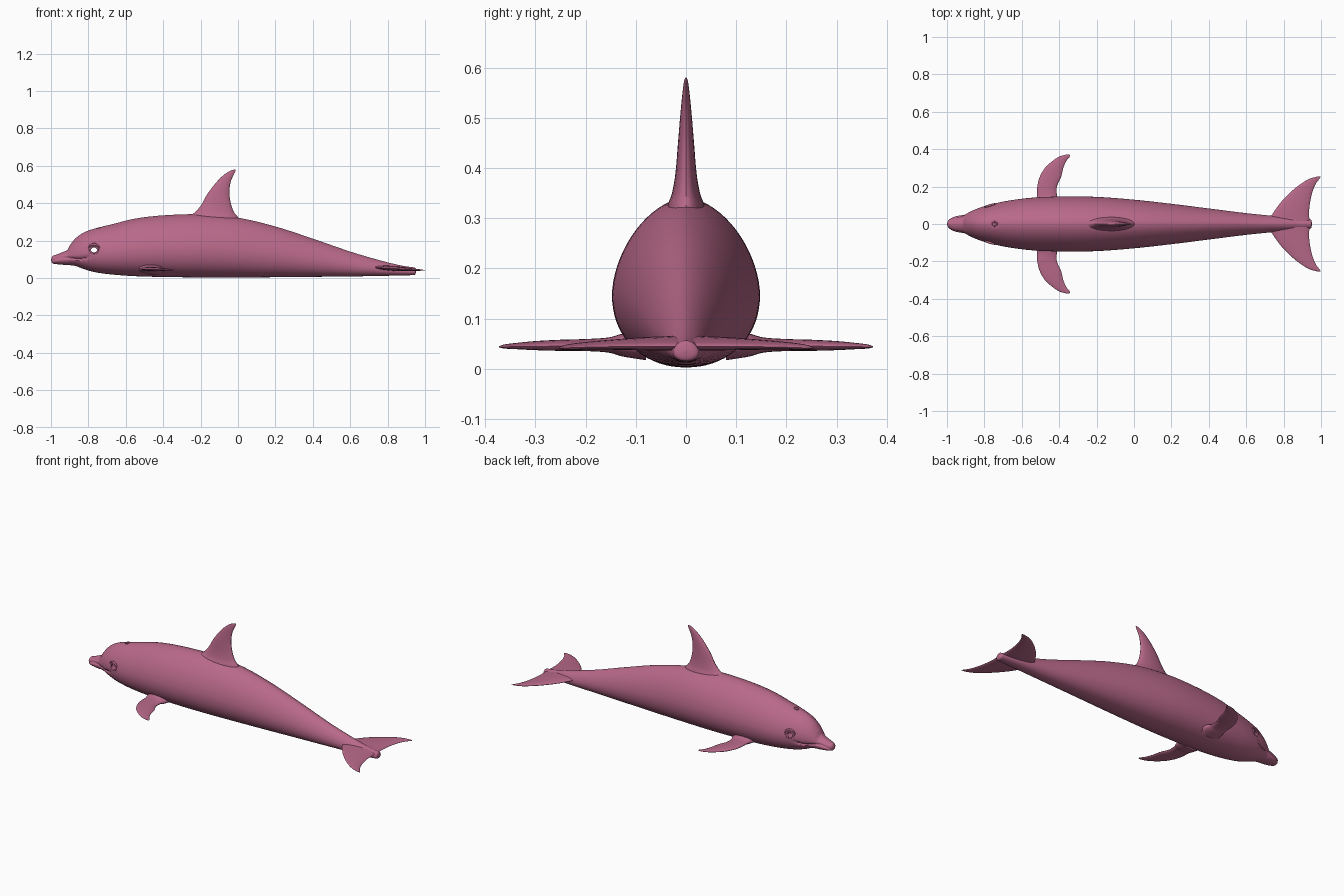
import bpy, bmesh, math
from mathutils import Vector

old = bpy.data.objects.get("Cube")
if old:
    bpy.data.objects.remove(old, do_unlink=True)

skin = bpy.data.materials.new("mauve pink skin")
skin.use_nodes = True
colour = (0.48, 0.14, 0.25, 1)
skin.diffuse_color = colour
skin.node_tree.nodes["Principled BSDF"].inputs["Base Color"].default_value = colour


def spline(rows, steps):
    """Smooth rows of numbers by Catmull-Rom interpolation."""
    result = []
    for i in range(len(rows) - 1):
        a, b, c, d = (rows[max(0, min(len(rows) - 1, i + k))] for k in (-1, 0, 1, 2))
        for j in range(steps):
            t = j / steps
            result.append([q + t / 2 * (r - p + t * (2 * p - 5 * q + 4 * r - s
                           + t * (3 * (q - r) + s - p)))
                           for p, q, r, s in zip(a, b, c, d)])
    return result + [list(rows[-1])]


def finish(obj, angle=40):
    obj.data.materials.clear()
    obj.data.materials.append(skin)
    bpy.ops.object.select_all(action='DESELECT')
    obj.select_set(True)
    bpy.context.view_layer.objects.active = obj
    bpy.ops.object.shade_smooth_by_angle(angle=math.radians(angle))
    return obj


def loft(name, rings):
    """Skin a list of equal rings and close both ends."""
    bm = bmesh.new()
    loops = [[bm.verts.new(p) for p in ring] for ring in rings]
    n = len(loops[0])
    for a, b in zip(loops, loops[1:]):
        for k in range(n):
            bm.faces.new((a[k], a[(k + 1) % n], b[(k + 1) % n], b[k]))
    bm.faces.new(loops[0])
    bm.faces.new(loops[-1])
    bmesh.ops.remove_doubles(bm, verts=bm.verts, dist=0.0001)
    bmesh.ops.recalc_face_normals(bm, faces=bm.faces)
    mesh = bpy.data.meshes.new(name)
    bm.to_mesh(mesh)
    bm.free()
    obj = bpy.data.objects.new(name, mesh)
    bpy.context.collection.objects.link(obj)
    return obj


def fin(name, rows, place, mirrored=False):
    """Rows are span, leading edge, trailing edge, half thickness."""
    rings = []
    for span, lead, trail, thick in spline(rows, 5):
        ring = []
        for k in range(24):
            a = math.tau * k / 24
            along = (lead + trail) / 2 - (trail - lead) / 2 * math.cos(a)
            ring.append(place(along, span, max(thick, 0) * math.sin(a)))
        rings.append(ring)
    obj = loft(name, rings)
    if mirrored:
        mod = obj.modifiers.new("mirror", 'MIRROR')
        mod.use_axis = (False, True, False)
        mod.use_mirror_merge = False
    return finish(obj)


# Body: x, top, bottom, half width
stations = [
    (-1.0, .095, .095, 0), (-.992, .116, .078, .022), (-.97, .125, .074, .036),
    (-.94, .137, .071, .044), (-.913, .150, .069, .049), (-.895, .18, .068, .056),
    (-.865, .215, .063, .071), (-.82, .245, .046, .089), (-.76, .266, .03, .106),
    (-.67, .288, .018, .125), (-.54, .319, .009, .141), (-.38, .336, .005, .147),
    (-.2, .340, .003, .145), (0, .322, .003, .130), (.2, .275, .004, .108),
    (.4, .210, .006, .083), (.6, .141, .008, .058), (.76, .094, .011, .042),
    (.87, .067, .013, .033), (.93, .058, .015, .027), (.947, .054, .018, .022),
    (.952, .036, .036, 0)]


def power(value, n):
    return math.copysign(abs(value) ** (2 / n), value)


def body_ring(x, top, bottom, width, count=72):
    centre = bottom + .43 * (top - bottom)
    mouth = .088 + .16 * (x + 1) + .012 * math.sin((x + 1) * 28)
    fade = max(0, min(1, (-.78 - x) / .04))
    ring = []
    for k in range(count):
        a = math.tau * k / count
        s, c = math.sin(a), math.cos(a)
        n = 1.75 if s > 0 else 2.15
        z = centre + power(s, n) * ((top - centre) if s > 0 else (centre - bottom))
        y = power(c, n) * width
        # mouth groove
        groove = fade * .14 * math.exp(-((z - mouth) / .006) ** 2)
        # blowhole dent
        if z > centre:
            z -= .012 * math.exp(-((x + .745) ** 2 + y * y) / .00012)
        ring.append(Vector((x, y * (1 - groove), z)))
    return ring


body = loft("body", [body_ring(*row) for row in spline(stations, 7)])

# Eye openings
bpy.ops.mesh.primitive_cylinder_add(vertices=24, radius=.016, depth=.5,
                                    location=(-.77, 0, .15), rotation=(math.pi / 2, 0, 0))
cutter = bpy.context.object
cutter.name = "eye_cutter"
cutter.scale = (1.15, .9, 1)
cutter.hide_render = True
bpy.context.view_layer.update()
cut = body.modifiers.new("eyes", 'BOOLEAN')
cut.operation = 'DIFFERENCE'
cut.solver = 'EXACT'
cut.object = cutter
bpy.context.view_layer.objects.active = body
bpy.ops.object.modifier_apply(modifier=cut.name)
bpy.data.objects.remove(cutter, do_unlink=True)
finish(body)

# Eye rims and upper lids
for side, label in ((1, "left"), (-1, "right")):
    bpy.ops.mesh.primitive_torus_add(major_radius=.02, minor_radius=.005,
                                     major_segments=32, minor_segments=10,
                                     location=(-.77, side * .1, .15))
    rim = bpy.context.object
    rim.name = label + "_eye_rim"
    rim.rotation_euler = (math.pi / 2, 0, side * .28)
    rim.scale = (1.1, .9, 1)
    finish(rim)
    lid_path = []
    for i in range(13):
        a = math.pi * i / 12
        size = .006 * math.sin(a) + .0005
        mid = Vector((-.77 + .03 * math.cos(a), side * (.1 + .009 * math.cos(a)),
                      .155 + .025 * math.sin(a)))
        lid_path.append([mid + Vector((size * math.cos(a) * math.cos(b),
                                       size * math.sin(b),
                                       size * math.sin(a) * math.cos(b)))
                         for b in (math.tau * k / 10 for k in range(10))])
    finish(loft(label + "_eyelid", lid_path))

# Blowhole rim
bpy.ops.mesh.primitive_torus_add(major_radius=.012, minor_radius=.003,
                                 major_segments=24, minor_segments=8,
                                 location=(-.745, 0, .267), rotation=(0, -.25, 0))
bpy.context.object.name = "blowhole_rim"
finish(bpy.context.object)

# Dorsal fin
fin("dorsal_fin", [
    (.29, -.28, .02, .045), (.325, -.27, 0, .037), (.35, -.232, -.02, .028),
    (.39, -.197, -.036, .021), (.45, -.163, -.046, .016), (.51, -.117, -.04, .011),
    (.55, -.077, -.024, .007), (.572, -.043, -.013, .004), (.58, -.02, -.014, .001)],
    lambda x, s, t: Vector((x, t, s)))

# Flippers
fin("flippers", [
    (.08, -.535, -.39, .03), (.125, -.525, -.40, .023), (.155, -.518, -.412, .015),
    (.20, -.517, -.412, .012), (.25, -.505, -.39, .011), (.30, -.476, -.378, .009),
    (.34, -.432, -.36, .006), (.362, -.395, -.342, .004), (.372, -.36, -.345, .001)],
    lambda x, s, t: Vector((x, s, .047 + t - .03 * (x + .45))), True)

# Tail flukes
fin("tail_flukes", [
    (0, .70, .94, .014), (.035, .728, .937, .013), (.08, .758, .937, .012),
    (.13, .797, .944, .010), (.18, .848, .957, .008), (.22, .9, .975, .006),
    (.243, .942, .993, .004), (.254, .982, .999, .001)],
    lambda x, s, t: Vector((x, s, .056 + t - .06 * (x - .75))), True)
